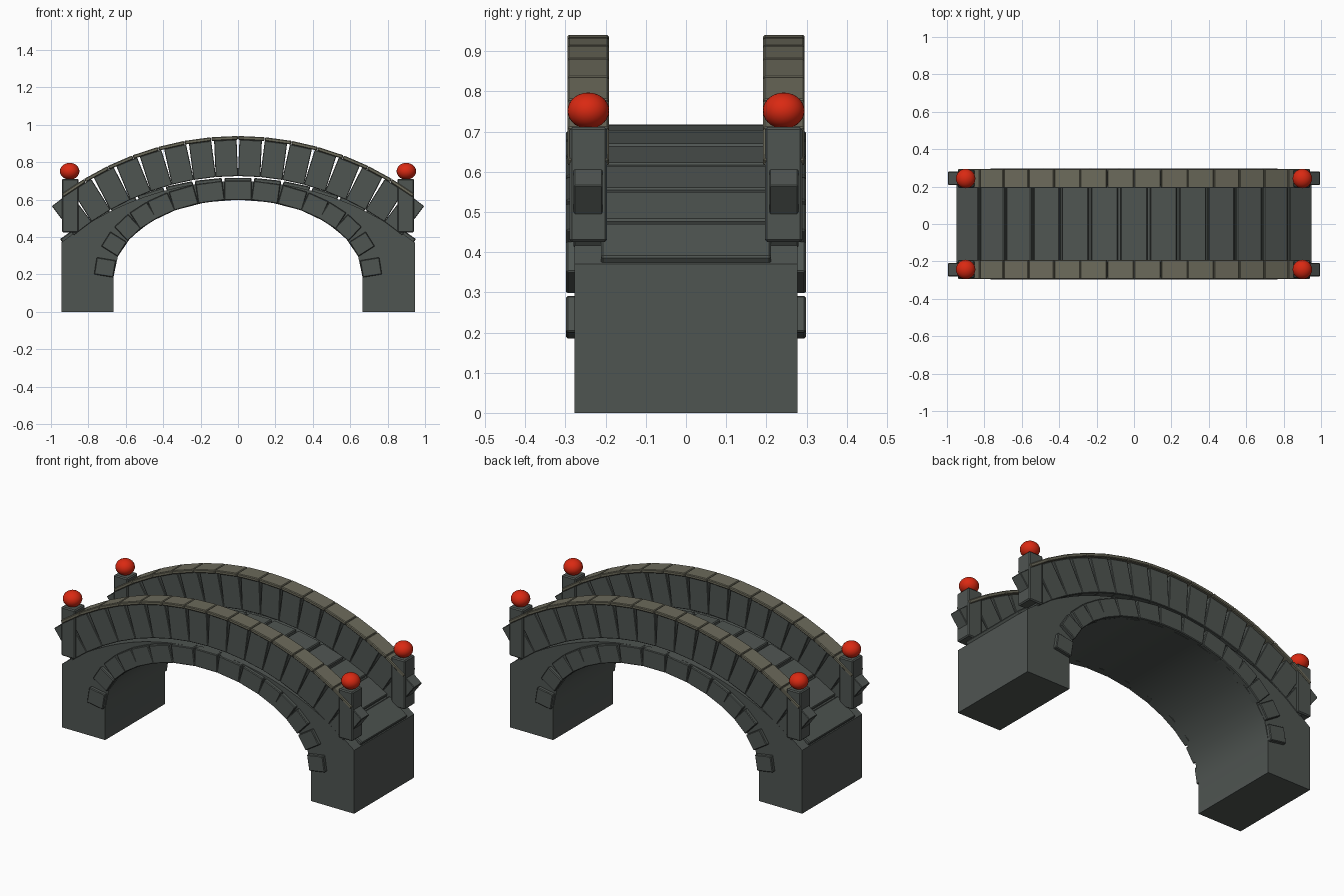
import bpy, bmesh, math
from mathutils import Matrix, Vector

if "Cube" in bpy.data.objects:
    bpy.data.objects.remove(bpy.data.objects["Cube"])


def material(name, rgb):
    m = bpy.data.materials.new(name)
    m.diffuse_color = (*rgb, 1)
    m.use_nodes = True
    m.node_tree.nodes["Principled BSDF"].inputs["Base Color"].default_value = m.diffuse_color
    return m


STONE = material("dark grey stone", (0.078, 0.09, 0.083))
COPING = material("olive coping stone", (0.15, 0.145, 0.105))
RED = material("red", (0.70, 0.022, 0.006))


def finish(name, bm, mat, bevel=0.0):
    bmesh.ops.recalc_face_normals(bm, faces=bm.faces)
    me = bpy.data.meshes.new(name)
    bm.to_mesh(me)
    bm.free()
    me.materials.append(mat)
    ob = bpy.data.objects.new(name, me)
    bpy.context.collection.objects.link(ob)
    if bevel:
        mod = ob.modifiers.new("Bevel", 'BEVEL')
        mod.width = bevel
        mod.segments = 1
    return ob


def block(bm, centre, size, tilt=0.0):
    """Box leaning by tilt radians towards +x."""
    mat = (Matrix.Translation(centre) @ Matrix.Rotation(tilt, 4, 'Y')
           @ Matrix.Diagonal((*size, 1)))
    bmesh.ops.create_cube(bm, size=1, matrix=mat)


def on_arc(radius, apex, angle, y=0.0):
    """Point on a circle arc whose top is at height apex."""
    return Vector((radius * math.sin(angle), y, apex - radius + radius * math.cos(angle)))


def smooth(ob, angle):
    bpy.ops.object.select_all(action='DESELECT')
    ob.select_set(True)
    bpy.context.view_layer.objects.active = ob
    bpy.ops.object.shade_smooth_by_angle(angle=math.radians(angle))


# Arched body: curved top, half-ellipse opening on straight legs
R_TOP, APEX = 1.52, 0.70
end = math.asin(0.945 / R_TOP)
profile = [(-0.945, 0.0)]
for i in range(25):
    p = on_arc(R_TOP, APEX, -end + 2 * end * i / 24)
    profile.append((p.x, p.z))
profile += [(0.945, 0.0), (0.665, 0.0)]
for i in range(13):
    t = math.pi * i / 12
    profile.append((0.665 * math.cos(t), 0.19 + 0.41 * math.sin(t)))
profile.append((-0.665, 0.0))
bm = bmesh.new()
face = bm.faces.new([bm.verts.new((x, -0.277, z)) for x, z in profile])
ext = bmesh.ops.extrude_face_region(bm, geom=[face])
bmesh.ops.translate(bm, vec=(0, 0.554, 0),
                    verts=[v for v in ext["geom"] if isinstance(v, bmesh.types.BMVert)])
smooth(finish("arch_body", bm, STONE), 25)

# Ring of raised stones around the opening, on both faces
HALF = [(6, 0.092), (22, 0.092), (34.5, 0.10), (45, 0.108), (55, 0.118), (66, 0.135), (78, 0.143)]
ring = HALF + [(90, 0.145)] + [(180 - a, w) for a, w in HALF]
bm = bmesh.new()
for deg, width in ring:
    t = math.radians(deg)
    x, z = 0.715 * math.cos(t), 0.19 + 0.46 * math.sin(t)
    tilt = math.atan2(math.cos(t) / 0.715, math.sin(t) / 0.46)
    for y in (-0.274, 0.274):
        block(bm, (x, y, z), (width, 0.048, 0.104), tilt)
finish("arch_stones", bm, STONE, 0.004)

# Thirteen deck slabs along the curved top
bm = bmesh.new()
for i in range(-6, 7):
    a = 2 * end / 13 * i
    block(bm, on_arc(R_TOP, APEX - 0.001, a), (0.145, 0.424, 0.036), a)
finish("deck_slabs", bm, STONE, 0.005)

# Parapets: tilted panels with a thin coping on top
R_WALL, WALL_TOP = 1.57, 0.92
panels, coping = bmesh.new(), bmesh.new()
for y in (-0.2435, 0.2435):
    for i in range(16):
        a = math.radians(4.95) * (i - 7.5)
        block(panels, on_arc(R_WALL - 0.0975, WALL_TOP - 0.0975, a, y), (0.12, 0.072, 0.195), a)
    for i in range(14):
        a = math.radians(5.2) * (i - 6.5)
        block(coping, on_arc(R_WALL + 0.009, WALL_TOP + 0.009, a, y), (0.142, 0.103, 0.02), a)
finish("parapet_panels", panels, STONE, 0.003)
finish("parapet_coping", coping, COPING, 0.004)

# Corner posts and their ball finials
posts, balls = bmesh.new(), bmesh.new()
for x in (-0.897, 0.897):
    for y in (-0.243, 0.243):
        block(posts, (x, y, 0.568), (0.09, 0.094, 0.286))
        mat = Matrix.Translation((x + math.copysign(0.003, x), y, 0.752)) @ Matrix.Diagonal((0.052, 0.052, 0.045, 1))
        bmesh.ops.create_uvsphere(balls, u_segments=24, v_segments=14, radius=1, matrix=mat)
finish("corner_posts", posts, STONE, 0.006)
smooth(finish("ball_finials", balls, RED), 60)
